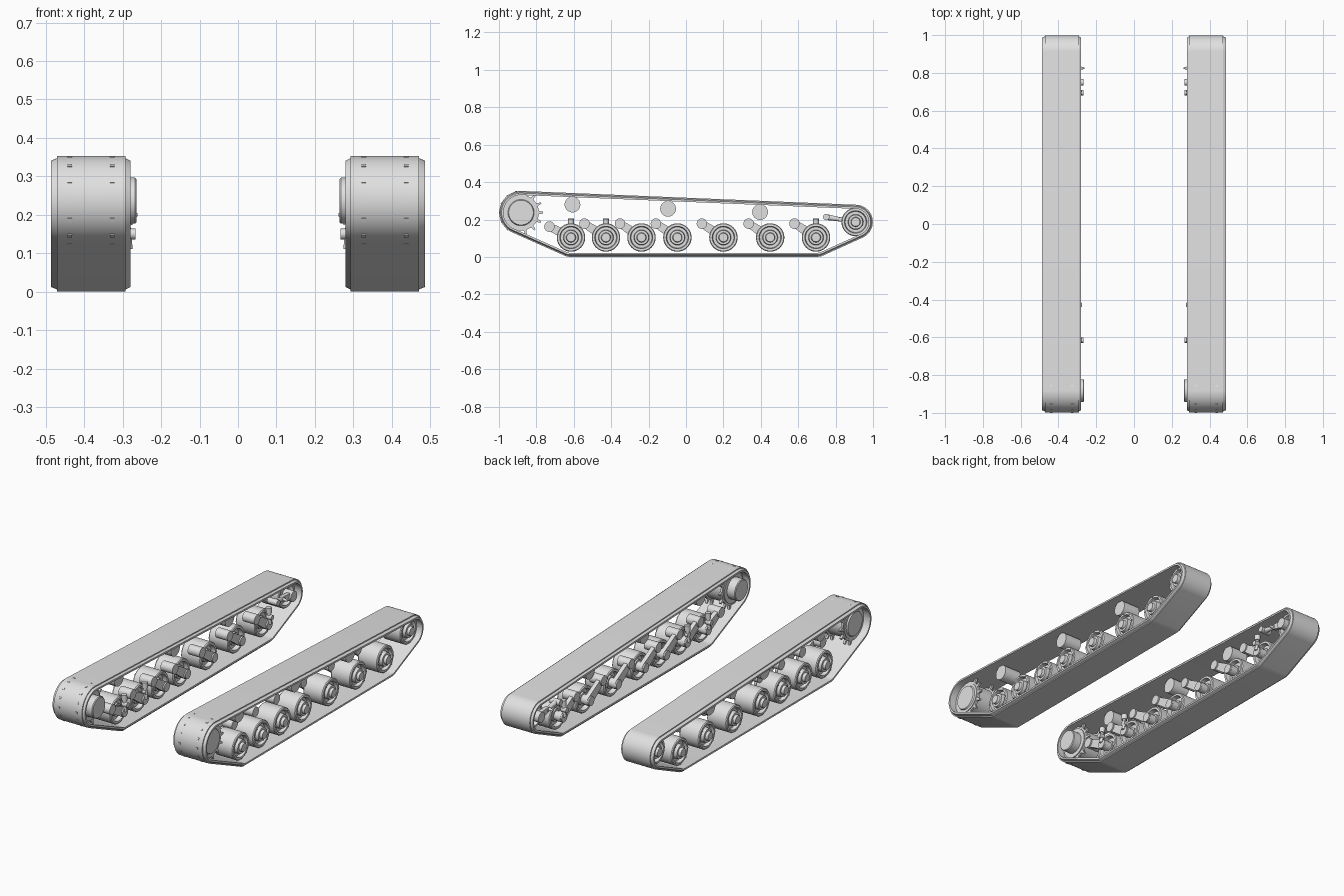
import bpy, bmesh
from math import sin, cos, pi, radians
from mathutils import Vector

cube = bpy.data.objects.get("Cube")
if cube:
    bpy.data.objects.remove(cube, do_unlink=True)

steel = bpy.data.materials.new("light_grey_steel")
steel.use_nodes = True
GREY = (0.75, 0.75, 0.75, 1)
steel.diffuse_color = GREY
steel.node_tree.nodes["Principled BSDF"].inputs["Base Color"].default_value = GREY


def finish(name, bm, side):
    """Place the part on one side of the model and shade it."""
    bmesh.ops.remove_doubles(bm, verts=bm.verts, dist=0.00001)
    for v in bm.verts:
        v.co.x *= side
    bmesh.ops.recalc_face_normals(bm, faces=bm.faces)
    mesh = bpy.data.meshes.new(name)
    bm.to_mesh(mesh)
    bm.free()
    mesh.materials.append(steel)
    mesh.shade_smooth()
    mesh.set_sharp_from_angle(angle=radians(30))
    obj = bpy.data.objects.new(name + ("_left" if side > 0 else "_right"), mesh)
    bpy.context.collection.objects.link(obj)


def loft(bm, rings, closed):
    """Skin a list of equal rings with quads."""
    rows = [[bm.verts.new(p) for p in ring] for ring in rings]
    n = len(rows[0])
    for i in range(len(rows) if closed else len(rows) - 1):
        a, b = rows[i], rows[(i + 1) % len(rows)]
        for j in range(n):
            k = (j + 1) % n
            bm.faces.new((a[j], a[k], b[k], b[j]))
    if not closed:
        bm.faces.new(rows[0])
        bm.faces.new(rows[-1])


def wrap(circles, inset=0, steps=96):
    """Outline of a band stretched round circles given as (y, z, radius)."""
    points = []
    for i in range(steps):
        a = 2 * pi * i / steps
        c, s = cos(a), sin(a)
        y, z, r = max(circles, key=lambda q: q[0] * c + q[1] * s + q[2])
        points.append((y + (r - inset) * c, z + (r - inset) * s))
    return points


def prism(bm, outline, x0, x1):
    loft(bm, [[(x, y, z) for y, z in outline] for x in (x0, x1)], False)


def lathe(bm, profile, y, z, steps=32):
    """Turn (x, radius) points about an axle along x."""
    loft(bm, [[(x, y + r * cos(2 * pi * i / steps), z + r * sin(2 * pi * i / steps))
               for i in range(steps)] for x, r in profile], False)


def rod(bm, start, end, r0, r1):
    start, end = Vector(start), Vector(end)
    turn = (end - start).to_track_quat("Z", "Y")
    rings = []
    for p, r in ((start, r0), (end, r1)):
        rings.append([p + turn @ Vector((r * cos(a * pi / 8), r * sin(a * pi / 8), 0))
                      for a in range(16)])
    loft(bm, rings, False)


SPROCKET = (-0.882, 0.237)
IDLER = (0.907, 0.187)
BELT = [(*SPROCKET, 0.116), (*IDLER, 0.092), (-0.62, 0.07, 0.07), (0.70, 0.08, 0.08)]
SECTION = [(0.292, 0), (0.471, 0), (0.471, 0.006), (0.486, 0.012),
           (0.486, 0.022), (0.28, 0.022), (0.28, 0.012), (0.292, 0.006)]
WHEELS = [-0.615, -0.428, -0.238, -0.046, 0.2, 0.45, 0.695]
WHEEL_Z = 0.104
WHEEL = [(0.335, 0), (0.335, 0.035), (0.35, 0.035), (0.35, 0.056), (0.325, 0.06),
         (0.325, 0.072), (0.33, 0.076), (0.445, 0.076), (0.45, 0.072), (0.45, 0.06),
         (0.43, 0.056), (0.43, 0.041), (0.455, 0.038), (0.455, 0.026),
         (0.47, 0.023), (0.47, 0)]
ROLLERS = [(-0.607, 0.28), (-0.096, 0.257), (0.396, 0.24)]


def wheel(bm, y, z):
    """Dished wheel with a ring of bolts on its outer rim."""
    lathe(bm, WHEEL, y, z, 40)
    for i in range(8):
        a = pi * i / 4
        by, bz = y + 0.066 * cos(a), z + 0.066 * sin(a)
        rod(bm, (0.445, by, bz), (0.454, by, bz), 0.004, 0.004)


for side in (1, -1):
    # Track belt with stepped edges
    bm = bmesh.new()
    layers = [(x, wrap(BELT, inset)) for x, inset in SECTION]
    loft(bm, [[(x, *pts[i]) for x, pts in layers] for i in range(96)], True)
    finish("track_belt", bm, side)

    # Drive sprocket: drum, hub and two toothed rings reaching through the belt
    bm = bmesh.new()
    lathe(bm, [(0.264, 0), (0.264, 0.056), (0.268, 0.06), (0.315, 0.06), (0.315, 0.085),
               (0.448, 0.085), (0.448, 0.07), (0.456, 0.066), (0.456, 0)], *SPROCKET, 48)
    finish("drive_sprocket", bm, side)
    bm = bmesh.new()
    teeth = 14
    gear = []
    for t in range(teeth):
        for offset, r in ((-0.085, 0.096), (-0.04, 0.1185), (0.04, 0.1185), (0.085, 0.096)):
            a = pi + 2 * pi * t / teeth + offset
            gear.append((SPROCKET[0] + r * cos(a), SPROCKET[1] + r * sin(a)))
    for x in (0.327, 0.438):
        prism(bm, gear, x - 0.006, x + 0.006)
    finish("sprocket_teeth", bm, side)

    # Rear idler wheel with its tensioner
    bm = bmesh.new()
    wheel(bm, *IDLER)
    finish("idler_wheel", bm, side)
    bm = bmesh.new()
    prism(bm, wrap([(*IDLER, 0.022), (0.83, 0.2, 0.014)], 0, 32), 0.29, 0.312)
    rod(bm, (0.28, *IDLER), (0.34, *IDLER), 0.03, 0.03)
    rod(bm, (0.298, 0.84, 0.198), (0.298, 0.745, 0.214), 0.01, 0.016)
    rod(bm, (0.268, 0.75, 0.213), (0.33, 0.75, 0.213), 0.017, 0.017)
    rod(bm, (0.262, 0.825, 0.2), (0.3, 0.825, 0.2), 0.004, 0.012)
    finish("idler_tensioner", bm, side)

    # Road wheels on trailing arms
    for n, y in enumerate(WHEELS):
        bm = bmesh.new()
        wheel(bm, y, WHEEL_Z)
        finish(f"road_wheel_{n + 1}", bm, side)

        bm = bmesh.new()
        py, pz = y - 0.115, (0.162 if n == 0 else 0.178)
        prism(bm, wrap([(y, WHEEL_Z, 0.028), (py, pz, 0.02)], 0, 32), 0.292, 0.316)
        lathe(bm, [(0.284, 0), (0.284, 0.026), (0.345, 0.026), (0.345, 0)], y, WHEEL_Z, 24)
        lathe(bm, [(0.284, 0), (0.284, 0.028), (0.36, 0.028), (0.36, 0)], py, pz, 24)
        finish(f"swing_arm_{n + 1}", bm, side)

        # Shock absorbers on the first two and the last wheel
        if n in (0, 1, 6):
            bm = bmesh.new()
            rod(bm, (0.284, y, 0.11), (0.292, y, 0.2), 0.01, 0.01)
            rod(bm, (0.29, y, 0.172), (0.292, y, 0.204), 0.016, 0.016)
            x0 = 0.28 if n == 1 else 0.267
            rod(bm, (x0, y, 0.15), (0.3, y, 0.15), 0.014, 0.014)
            finish(f"shock_absorber_{n + 1}", bm, side)

    # Return rollers under the upper run
    for n, (y, z) in enumerate(ROLLERS):
        bm = bmesh.new()
        lathe(bm, [(0.33, 0), (0.33, 0.042), (0.435, 0.042), (0.435, 0)], y, z)
        finish(f"return_roller_{n + 1}", bm, side)
